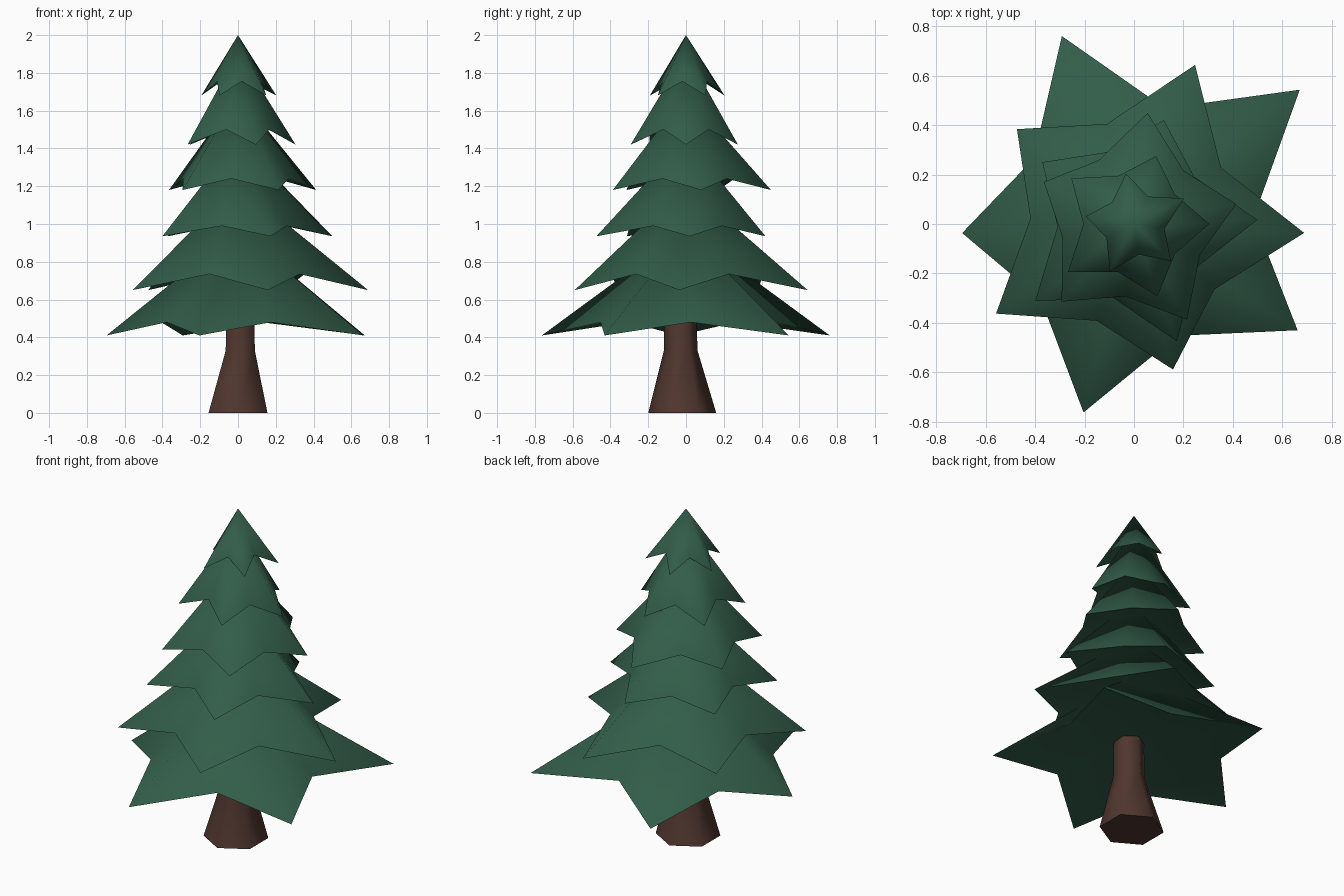
import bpy, bmesh
from math import cos, sin, radians

cube = bpy.data.objects.get("Cube")
if cube:
    bpy.data.objects.remove(cube)


def material(name, color):
    mat = bpy.data.materials.new(name)
    mat.use_nodes = True
    mat.diffuse_color = color
    mat.node_tree.nodes["Principled BSDF"].inputs["Base Color"].default_value = color
    return mat


def finish(bm, name, mat, angle):
    bmesh.ops.recalc_face_normals(bm, faces=bm.faces)
    mesh = bpy.data.meshes.new(name)
    bm.to_mesh(mesh)
    bm.free()
    mesh.materials.append(mat)
    obj = bpy.data.objects.new(name, mesh)
    bpy.context.collection.objects.link(obj)
    bpy.ops.object.select_all(action="DESELECT")
    obj.select_set(True)
    bpy.context.view_layer.objects.active = obj
    bpy.ops.object.shade_smooth_by_angle(angle=radians(angle))
    return obj


def polar(bm, r, degrees, z, cx=0, cy=0):
    a = radians(degrees)
    return bm.verts.new((cx + r * cos(a), cy + r * sin(a), z))


def branch_tier(name, phase, tips, valley_r, tip_z, valley_z, apex_z):
    """Five-pointed drooping star cone with a shallow hollow underside."""
    bm = bmesh.new()
    rim = []
    for i, r in enumerate(tips):
        rim.append(polar(bm, r, phase + 72 * i, tip_z))
        rim.append(polar(bm, valley_r, phase + 72 * i + 36, valley_z))
    apex = bm.verts.new((0, 0, apex_z))
    hollow = bm.verts.new((0, 0, valley_z + 0.09))
    for i, v in enumerate(rim):
        w = rim[(i + 1) % len(rim)]
        bm.faces.new((v, w, apex))
        bm.faces.new((w, v, hollow))
    return finish(bm, name, needles, 80)


needles = material("dark_green_needles", (0.032, 0.109, 0.067, 1))
bark = material("brown_bark", (0.080, 0.038, 0.028, 1))

# Branch tiers, bottom to top: phase, tip radii, valley radius, tip z, valley z, apex z
tiers = [
    (39, (0.864, 0.815, 0.697, 0.79, 0.79), 0.485, 0.41, 0.48, 0.97),
    (-3, (0.69, 0.69, 0.61, 0.666, 0.61), 0.42, 0.65, 0.735, 1.21),
    (2, (0.5, 0.438, 0.448, 0.508, 0.505), 0.31, 0.935, 0.99, 1.45),
    (11, (0.422, 0.453, 0.403, 0.43, 0.443), 0.295, 1.18, 1.24, 1.69),
    (0, (0.305, 0.289, 0.314, 0.33, 0.308), 0.205, 1.42, 1.5, 1.91),
    (27, (0.228, 0.207, 0.197, 0.215, 0.212), 0.125, 1.68, 1.755, 2.0),
]
for number, spec in enumerate(tiers, 1):
    branch_tier(f"branch_tier_{number}", *spec)

# Hexagonal trunk with a flared foot: radius, centre x, centre y, z
bm = bmesh.new()
rings = []
for r, cx, cy, z in ((0.18, 0, -0.02, 0), (0.089, 0.012, -0.028, 0.33), (0.085, 0.012, -0.033, 0.64)):
    rings.append([polar(bm, r, 30 + 60 * i, z, cx, cy) for i in range(6)])
for low, high in zip(rings, rings[1:]):
    for i in range(6):
        j = (i + 1) % 6
        bm.faces.new((low[i], low[j], high[j], high[i]))
bm.faces.new(rings[0])
bm.faces.new(rings[-1])
finish(bm, "trunk", bark, 65)
